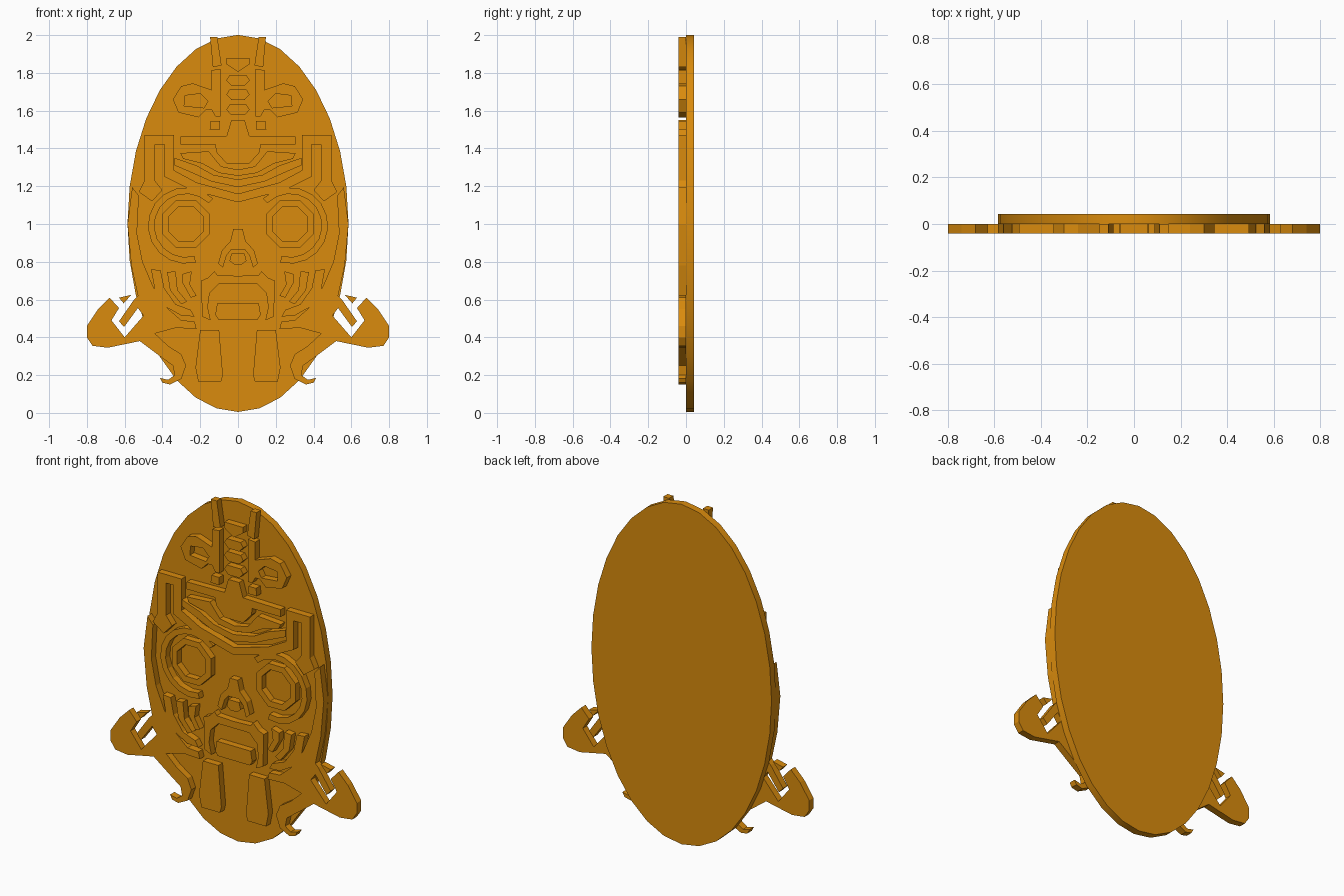
import bpy, bmesh
from math import sin, cos, radians, pi
from mathutils import Matrix

gold = bpy.data.materials.new("ochre")
gold.diffuse_color = (0.70, 0.26, 0.004, 1)


def plate(name, loops, y0=-0.04, y1=0.0):
    """Flat plate in the XZ plane; inner loops become holes."""
    cu = bpy.data.curves.new(name, 'CURVE')
    cu.dimensions = '2D'
    cu.fill_mode = 'BOTH'
    cu.extrude = (y1 - y0) / 2
    for pts in loops:
        s = cu.splines.new('POLY')
        s.points.add(len(pts) - 1)
        for p, (x, z) in zip(s.points, pts):
            p.co = (x, z, 0, 1)
        s.use_cyclic_u = True
    tmp = bpy.data.objects.new(name + "_tmp", cu)
    bpy.context.collection.objects.link(tmp)
    dg = bpy.context.evaluated_depsgraph_get()
    me = bpy.data.meshes.new_from_object(tmp.evaluated_get(dg))
    bpy.data.objects.remove(tmp)
    me.transform(Matrix.Translation((0, (y0 + y1) / 2, 0)) @ Matrix.Rotation(pi / 2, 4, 'X'))
    bm = bmesh.new()
    bm.from_mesh(me)
    bmesh.ops.remove_doubles(bm, verts=bm.verts, dist=1e-4)
    bmesh.ops.recalc_face_normals(bm, faces=bm.faces)
    for f in bm.faces:
        f.smooth = False
    bm.to_mesh(me)
    bm.free()
    me.name = name
    me.materials.clear()
    me.materials.append(gold)
    ob = bpy.data.objects.new(name, me)
    bpy.context.collection.objects.link(ob)
    return ob


def flip(pts):
    return [(-x, z) for x, z in pts]


def pair(name, *loops):
    """The same shape on the left and the right."""
    plate(name, list(loops) + [flip(l) for l in loops])


def centre(name, half):
    """Shape across the middle, given its right half from top to bottom."""
    plate(name, [half + [p for p in reversed(flip(half)) if abs(p[0]) > 1e-6]])


def ring(cx, cz, r, n, start=0):
    return [(cx + r * cos(start + i * 2 * pi / n), cz + r * sin(start + i * 2 * pi / n)) for i in range(n)]


# Oval backing
oval = [(0.585 * sin(i * pi / 16), 1.003 + 0.998 * cos(i * pi / 16)) for i in range(32)]
back = plate("oval_back", [oval], 0.0, 0.042)
bpy.context.view_layer.objects.active = back
back.select_set(True)
bpy.ops.object.shade_smooth_by_angle(angle=radians(30))

# Headdress
pair("top_horn", [(0.11, 1.99), (0.148, 1.99), (0.133, 1.83), (0.087, 1.84)])
pair("crest_loop",
     [(0.093, 1.82), (0.14, 1.815), (0.14, 1.71), (0.24, 1.745), (0.30, 1.73), (0.345, 1.66),
      (0.315, 1.59), (0.21, 1.565), (0.17, 1.605), (0.14, 1.605), (0.12, 1.57), (0.093, 1.57)],
     [(0.16, 1.65), (0.20, 1.69), (0.28, 1.68), (0.285, 1.625), (0.18, 1.615)])
pair("crest_block", [(0.095, 1.545), (0.145, 1.545), (0.15, 1.50), (0.095, 1.50)])
centre("crest_wedge", [(0.06, 1.88), (0.06, 1.845), (0, 1.805)])
for i, z in enumerate((1.76, 1.685, 1.605)):
    centre("crest_bead_%d" % i, [(0.045, z + 0.027), (0.062, z), (0.035, z - 0.028)])
centre("forehead_crown", [(0.035, 1.55), (0.06, 1.467), (0.305, 1.463), (0.305, 1.42),
                          (0.12, 1.42), (0.115, 1.38), (0.06, 1.32)])

# Brow bands and side frame
centre("upper_brow_band", [(0, 1.287), (0.09, 1.305), (0.155, 1.385), (0.305, 1.375), (0.29, 1.345),
                           (0.19, 1.32), (0.10, 1.27), (0, 1.255)])
centre("middle_brow_band", [(0, 1.235), (0.13, 1.26), (0.22, 1.31), (0.335, 1.35), (0.335, 1.31),
                            (0.23, 1.265), (0.14, 1.225), (0, 1.195)])
centre("brow_frame", [(0, 1.16), (0.22, 1.22), (0.34, 1.285), (0.34, 1.47), (0.495, 1.47), (0.495, 1.23),
                      (0.525, 1.17), (0.455, 1.12), (0.40, 1.18), (0.44, 1.23), (0.44, 1.42), (0.39, 1.42),
                      (0.39, 1.25), (0.25, 1.18), (0, 1.115)])

# Eyes
pair("eye_ring", ring(0.275, 1.0, 0.137, 8, pi / 8), ring(0.275, 1.0, 0.10, 8, pi / 8))
arc = [radians(135 - i * 20) for i in range(13)]
outer = [(0.275 + 0.202 * cos(a), 0.992 + 0.202 * sin(a)) for a in arc]
inner = [(0.275 + 0.168 * cos(a), 0.992 + 0.168 * sin(a)) for a in reversed(arc)]
pair("eye_crescent", outer + inner)

# Nose and mouth
centre("nose", [(0.025, 0.973), (0.04, 0.91), (0.085, 0.86), (0.105, 0.79), (0.08, 0.77),
                (0.06, 0.835), (0.035, 0.865)])
centre("nose_tip", [(0.035, 0.845), (0.045, 0.805), (0.02, 0.785)])
centre("upper_lip", [(0, 0.725), (0.11, 0.73), (0.125, 0.75), (0.16, 0.715), (0.195, 0.70), (0.19, 0.51),
                     (0.145, 0.49), (0.16, 0.56), (0.15, 0.635), (0.10, 0.685), (0, 0.685)])
centre("teeth", [(0.11, 0.58), (0.12, 0.52), (0.105, 0.495)])
pair("chin_pendant", [(0.10, 0.44), (0.20, 0.44), (0.225, 0.24), (0.21, 0.165), (0.09, 0.165), (0.08, 0.20)])

# Cheek marks
pair("outer_cheek_mark", [(0.41, 0.755), (0.46, 0.76), (0.44, 0.65), (0.38, 0.56), (0.30, 0.515),
                          (0.23, 0.51), (0.25, 0.545), (0.33, 0.575), (0.39, 0.66)])
pair("middle_cheek_mark", [(0.33, 0.75), (0.375, 0.745), (0.36, 0.65), (0.30, 0.575), (0.27, 0.59), (0.32, 0.65)])
pair("inner_cheek_mark", [(0.245, 0.75), (0.295, 0.735), (0.295, 0.69), (0.25, 0.61), (0.22, 0.62), (0.255, 0.68)])

# Jaw sides with ears and curled hooks
pair("jaw_ear",
     [(0.56, 1.195), (0.525, 1.15), (0.535, 0.95), (0.505, 0.80), (0.45, 0.67), (0.38, 0.56), (0.30, 0.49),
      (0.23, 0.485), (0.22, 0.445), (0.33, 0.45), (0.44, 0.42), (0.37, 0.355), (0.30, 0.31), (0.275, 0.25),
      (0.30, 0.18), (0.36, 0.15), (0.40, 0.16), (0.413, 0.185), (0.37, 0.175), (0.335, 0.20), (0.345, 0.25),
      (0.42, 0.305), (0.52, 0.38), (0.69, 0.345), (0.77, 0.355), (0.80, 0.40), (0.80, 0.46), (0.74, 0.55),
      (0.68, 0.61), (0.63, 0.555), (0.67, 0.49), (0.60, 0.40), (0.50, 0.515), (0.53, 0.555), (0.603, 0.455),
      (0.63, 0.485), (0.55, 0.60), (0.53, 0.62), (0.565, 0.78), (0.585, 1.0)])
pair("ear_tip", [(0.565, 0.625), (0.63, 0.61), (0.605, 0.58)])
